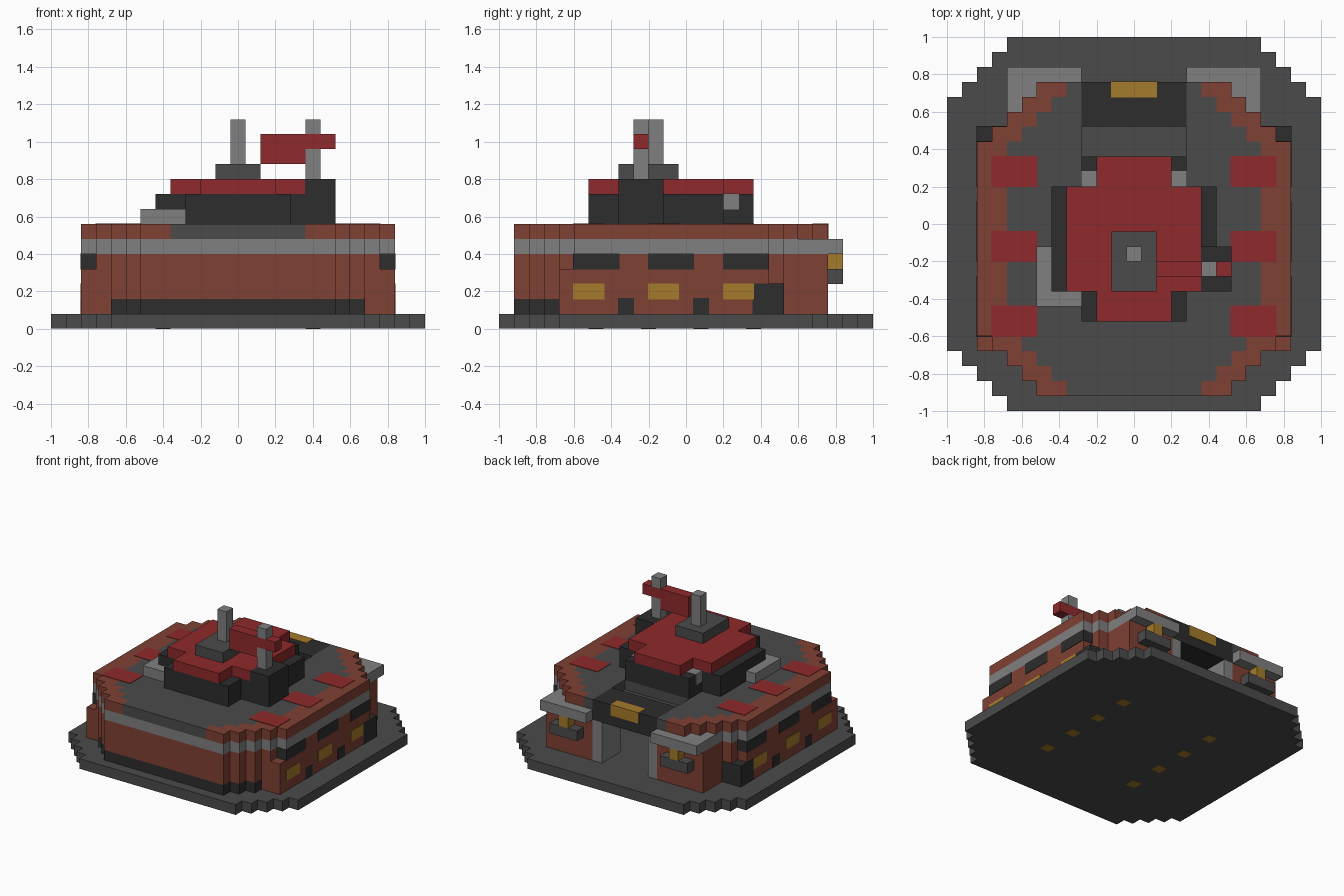
import bpy
import bmesh
from mathutils import Matrix, Vector

CELL = 0.08      # size of one block
SPAN = 25        # blocks along the longest side
FLUSH = 0.04     # how far painted blocks stand out, in blocks

if "Cube" in bpy.data.objects:
    bpy.data.objects.remove(bpy.data.objects["Cube"])


def material(name, rgb):
    mat = bpy.data.materials.new(name)
    mat.use_nodes = True
    color = (*rgb, 1)
    mat.diffuse_color = color
    mat.node_tree.nodes["Principled BSDF"].inputs["Base Color"].default_value = color
    return mat


STONE = material("dark grey stone", (.07, .07, .07))
BLACK = material("charcoal", (.026, .026, .026))
STEEL = material("light grey", (.216, .216, .216))
BRICK = material("brick", (.215, .052, .034))
RED = material("red", (.275, .023, .025))
AMBER = material("amber", (.376, .198, .024))


def part(name, mat, boxes, mirror=False, grow=0):
    """Make one object from boxes (x0, x1, y0, y1, z0, z1) counted in blocks."""
    boxes = list(boxes)
    if mirror:
        boxes += [(SPAN - b, SPAN - a, *rest) for a, b, *rest in boxes]
    bm = bmesh.new()
    for x0, x1, y0, y1, z0, z1 in boxes:
        low = Vector((x0 - grow, y0 - grow, z0 - grow))
        high = Vector((x1 + grow, y1 + grow, z1 + grow))
        mid = (low + high) / 2 - Vector((SPAN / 2, SPAN / 2, 0))
        place = Matrix.Translation(mid * CELL) @ Matrix.Diagonal((*((high - low) * CELL), 1))
        bmesh.ops.create_cube(bm, size=1, matrix=place)
    mesh = bpy.data.meshes.new(name)
    bm.to_mesh(mesh)
    bm.free()
    mesh.materials.append(mat)
    obj = bpy.data.objects.new(name, mesh)
    bpy.context.collection.objects.link(obj)
    return obj


def stepped_rows(y0, y1, side, steps):
    """Rows (y0, y1, inset) of an octagon with stair-stepped corners."""
    rows = [(y0 + steps, y1 - steps, side)]
    for i in range(steps):
        inset = side + steps - i
        rows += [(y0 + i, y0 + i + 1, inset), (y1 - i - 1, y1 - i, inset)]
    return sorted(rows)


# Ground plate with small lights underneath
part("ground_plate", STONE,
     [(s, SPAN - s, a, b, 0, 1) for a, b, s in stepped_rows(0, SPAN, 0, 4)])
part("underside_lights", AMBER,
     [(17, 18, 6 + 3.5 * i, 7 + 3.5 * i, -.02, .1) for i in range(4)], mirror=True)

# Hollow brick walls, solid at the front, open at the back
rows = stepped_rows(1, 22, 2, 4)
walls, skirting = [], []
for a, b, s in rows:
    if b <= 4:
        inner = 12.5 if b <= 3 else s + 2
        skirting.append((s, inner, a, b, 1, 2))
        walls.append((s, inner, a, b, 2, 5))
    elif a < 18:
        walls.append((s, s + 2, a, b, 1, 5))
walls += [(3, 9, 18, 19, 1, 5), (4, 9, 19, 22, 1, 5), (2, 4, 4, 5, 1, 4)]
part("brick_walls", BRICK, walls, mirror=True)
part("front_skirting", BLACK, skirting, mirror=True)

# Pale band around the top of the walls, with rear ledges
part("wall_band", STEEL,
     [(s, SPAN - s, a, b, 5, 6) for a, b, s in rows if b <= 19])
part("rear_ledges", STEEL, [(4, 9, 19, 20, 5, 6), (4, 9, 20, 23, 5, 6)], mirror=True)

# Roof: brick rim around a grey deck, notched above the rear gate
part("roof_rim", BRICK, [(s, s + 2, a, b, 6, 7) for a, b, s in rows], mirror=True)
deck = []
for a, b, s in rows:
    if b <= 5:
        deck.append((s + 2, 12.5, a, b, 6, 7))
    elif a == 5:
        deck += [(s + 2, 12.5, a, 17, 6, 7), (s + 2, 9, 17, b, 6, 7)]
    else:
        deck.append((s + 2, 9, a, b, 6, 7))
part("roof_deck", STONE, deck, mirror=True)
part("roof_notch_floor", STONE, [(9, 16, 17, 19, 5.9, 6.05)])

# Side details repeated along both walls
bays = (5, 10, 15)
part("upper_windows", BLACK, [(2, 3, y, y + 3, 4, 5) for y in bays],
     mirror=True, grow=FLUSH)
part("lit_windows", AMBER, [(2, 3, y, y + 2, 2, 3) for y in bays],
     mirror=True, grow=FLUSH)
part("roof_panels", RED, [(3, 6, y, y + 2, 6.5, 7) for y in bays],
     mirror=True, grow=FLUSH)
part("wall_vents", BLACK, [(2, 3, y, y + 1, 1, 2) for y in (8, 13)],
     mirror=True, grow=FLUSH)
part("corner_bins", BLACK, [(2, 4, 17, 19, 1, 3)], mirror=True, grow=FLUSH)

# Rear gate, lintel and lamps
part("gate_pillars", STEEL, [(9, 10, 19, 22, 1, 5)], mirror=True)
part("gate_lintel", BLACK, [(9, 16, 19, 22, 5, 7)])
part("gate_sign", AMBER, [(11, 14, 21, 22, 6, 7)], grow=FLUSH)
part("lamp_bulbs", AMBER, [(18, 19, 22, 23, 4, 5)], mirror=True)
part("lamp_trays", STONE, [(17, 20, 22, 23, 3, 4)], mirror=True)

# Upper storey in a cross shape with a red roof
part("upper_storey", BLACK, [(7, 18, 8, 15, 7, 9), (9, 16, 6, 8, 7, 9),
                             (9, 16, 15, 17, 7, 9)])
part("upper_roof", RED, [(8, 17, 8, 15, 9, 10), (10, 15, 6, 8, 9, 10),
                         (10, 15, 15, 17, 9, 10)])
part("rear_vents", STEEL, [(9, 10, 15, 16, 8, 9)], mirror=True, grow=FLUSH)
part("side_bench", STEEL, [(6, 7, 7, 11, 7, 8), (7, 9, 7, 8, 7, 8)])
part("flagpole_block", BLACK, [(17, 19, 8, 11, 7, 10)], grow=FLUSH / 4)

# Mast, flagpole and flag
part("mast_plinth", STONE, [(11, 14, 8, 12, 10, 11)])
part("mast", STEEL, [(12, 13, 10, 11, 11, 14)])
part("flagpole", STEEL, [(17, 18, 9, 10, 10, 12), (17, 18, 9, 10, 13, 14)])
part("flag", RED, [(14, 19, 9, 10, 12, 13), (14, 17, 9, 10, 11, 12)])
